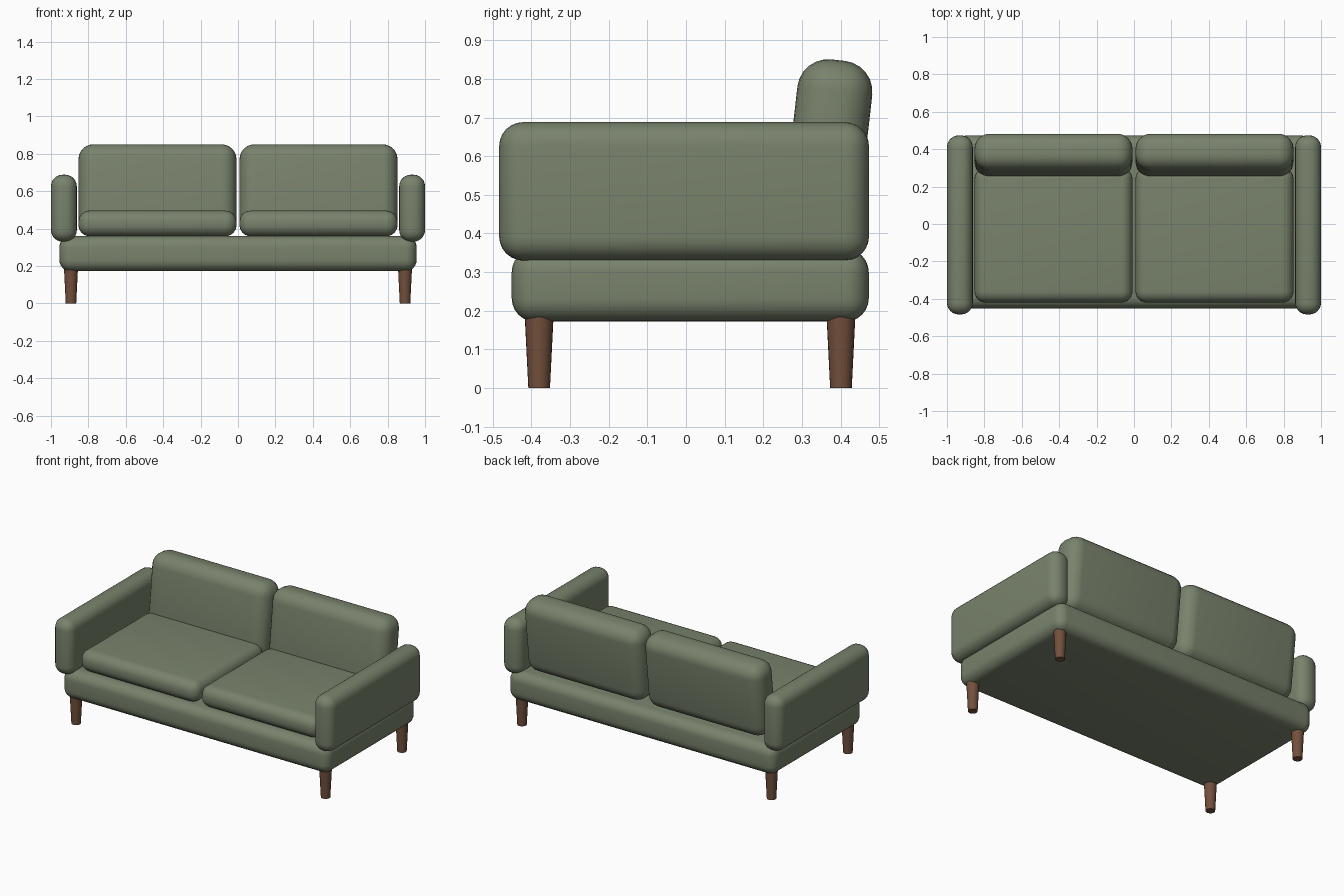
import bpy, math

if "Cube" in bpy.data.objects:
    bpy.data.objects.remove(bpy.data.objects["Cube"])


def material(name, color):
    m = bpy.data.materials.new(name)
    m.diffuse_color = (*color, 1)
    m.use_nodes = True
    m.node_tree.nodes["Principled BSDF"].inputs["Base Color"].default_value = m.diffuse_color
    return m


FABRIC = material("green_fabric", (0.19, 0.225, 0.15))
WOOD = material("brown_wood", (0.17, 0.08, 0.045))


def padded_box(name, center, size, radius, tilt=0):
    """Upholstered block with rounded edges."""
    bpy.ops.mesh.primitive_cube_add(size=1, location=center)
    ob = bpy.context.object
    ob.name = name
    ob.scale = size
    bpy.ops.object.transform_apply(location=False, rotation=False, scale=True)
    ob.rotation_euler.x = tilt
    bev = ob.modifiers.new("rounding", 'BEVEL')
    bev.width = radius
    bev.segments = 6
    bev.limit_method = 'NONE'
    bpy.ops.object.modifier_apply(modifier=bev.name)
    bpy.ops.object.shade_smooth_by_angle(angle=math.radians(35))
    ob.data.materials.append(FABRIC)
    return ob


def leg(name, x, y):
    """Tapered round leg, narrow at the floor."""
    h = 0.2
    bpy.ops.mesh.primitive_cone_add(vertices=24, radius1=0.028, radius2=0.038,
                                    depth=h, location=(x, y, h / 2))
    ob = bpy.context.object
    ob.name = name
    bpy.ops.object.shade_smooth_by_angle(angle=math.radians(35))
    ob.data.materials.append(WOOD)


# Base
padded_box("base", (0, 0.011, 0.266), (1.91, 0.924, 0.188), 0.06)

for side, s in (("left", -1), ("right", 1)):
    # Armrest
    padded_box(side + "_arm", (s * 0.931, -0.005, 0.509), (0.138, 0.957, 0.358), 0.062)
    # Seat cushion
    padded_box(side + "_seat_cushion", (s * 0.4305, -0.06, 0.4275), (0.845, 0.72, 0.137), 0.06)
    # Back cushion, leaning backwards
    padded_box(side + "_back_cushion", (s * 0.4305, 0.367, 0.61), (0.845, 0.195, 0.48),
               0.08, tilt=math.radians(-6.5))
    # Legs
    leg(side + "_front_leg", s * 0.893, -0.38)
    leg(side + "_back_leg", s * 0.893, 0.401)
